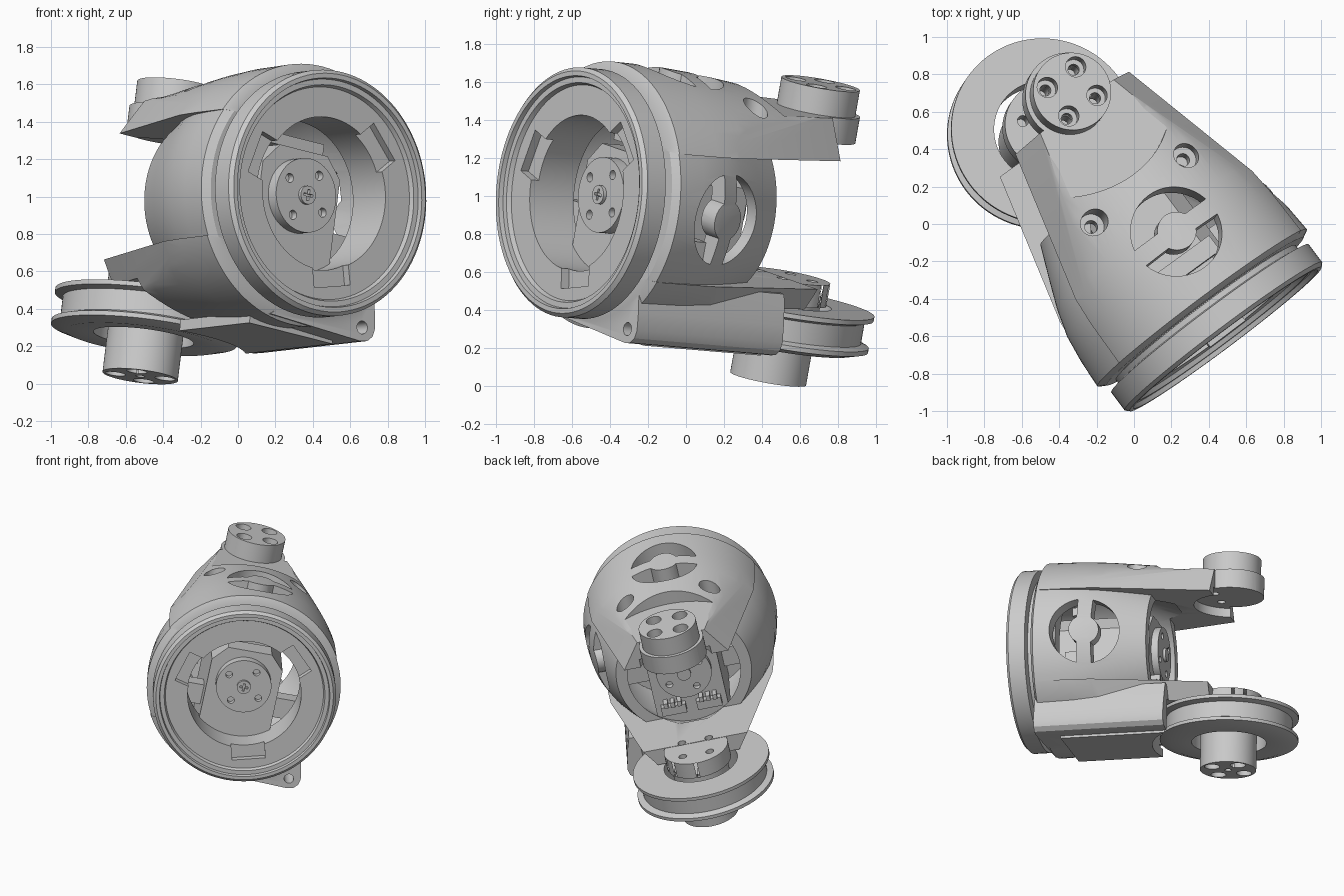
import bpy, bmesh, math
from mathutils import Matrix, Vector

if "Cube" in bpy.data.objects:
    bpy.data.objects.remove(bpy.data.objects["Cube"])

parts = []
PIVOT = 1.49          # distance of the joint axis behind the front rim
SEAM = 0.345          # half height of the middle shell


def finish(name, bm):
    bmesh.ops.remove_doubles(bm, verts=bm.verts, dist=1e-5)
    bmesh.ops.recalc_face_normals(bm, faces=bm.faces)
    mesh = bpy.data.meshes.new(name)
    bm.to_mesh(mesh)
    bm.free()
    obj = bpy.data.objects.new(name, mesh)
    bpy.context.collection.objects.link(obj)
    parts.append(obj)
    return obj


def lathe(name, profile, axis="Y", centre=(0, 0, 0), segs=96):
    """Turn a closed (radius, height) outline about the Y or Z axis."""
    bm = bmesh.new()
    rings = []
    for i in range(segs):
        a = math.tau * i / segs
        c, s = math.cos(a), math.sin(a)
        ring = [(r * c, h, r * s) if axis == "Y" else (r * c, r * s, h) for r, h in profile]
        rings.append([bm.verts.new(Vector(p) + Vector(centre)) for p in ring])
    n = len(profile)
    for i in range(segs):
        a, b = rings[i], rings[(i + 1) % segs]
        for j in range(n):
            k = (j + 1) % n
            if profile[j][0] or profile[k][0]:
                if not profile[j][0]:
                    bm.faces.new((a[j], a[k], b[k]))
                elif not profile[k][0]:
                    bm.faces.new((a[j], a[k], b[j]))
                else:
                    bm.faces.new((a[j], a[k], b[k], b[j]))
    return finish(name, bm)


def rod(name, r, lo, hi, axis="Z", centre=(0, 0, 0), segs=48):
    return lathe(name, [(0, lo), (r, lo), (r, hi), (0, hi)], axis, centre, segs)


def loft(name, low, high):
    """Join two matching loops of points into a closed solid."""
    bm = bmesh.new()
    low, high = [[bm.verts.new(p) for p in loop] for loop in (low, high)]
    bm.faces.new(low)
    bm.faces.new(high)
    for i in range(len(low)):
        k = (i + 1) % len(low)
        bm.faces.new((low[i], low[k], high[k], high[i]))
    return finish(name, bm)


def prism(name, outline, lo, hi, axis="Z"):
    if axis == "Z":
        return loft(name, [(x, y, lo) for x, y in outline], [(x, y, hi) for x, y in outline])
    return loft(name, [(x, lo, z) for x, z in outline], [(x, hi, z) for x, z in outline])


def box(name, x0, x1, y0, y1, z0, z1):
    return prism(name, [(x0, y0), (x1, y0), (x1, y1), (x0, y1)], z0, z1)


def combine(obj, tool, op="DIFFERENCE"):
    mod = obj.modifiers.new("combine", "BOOLEAN")
    mod.operation, mod.solver, mod.object = op, "EXACT", tool
    bpy.context.view_layer.objects.active = obj
    bpy.ops.object.modifier_apply(modifier=mod.name)
    parts.remove(tool)
    bpy.data.objects.remove(tool)


def polar(radius, degrees):
    a = math.radians(degrees)
    return radius * math.cos(a), radius * math.sin(a)


def spots(radius, offset=45):
    return [polar(radius, offset + 90 * i) for i in range(4)]


def cavity():
    return lathe("cavity", [(0, .05), (.57, .05), (.57, .3), (.54, .65), (.44, .9), (.36, 1.1), (0, 1.1)])


def cut_window(obj, place):
    """Two crescents, leaving a hub and a crosswise spoke between them."""
    outer = [polar(.245, 12 + 156 * i / 20) for i in range(21)]
    inner = [polar(.105, 152 - 124 * i / 10) for i in range(11)]
    for s in (-1, 1):
        crescent = prism("crescent", [(x, s * y) for x, y in outer + inner], .4, .9)
        crescent.data.transform(place)
        combine(obj, crescent)


# Middle shell: barrel with a round spoked window on its left
shell = lathe("middle_shell", [(0, .165), (.655, .165), (.70, .19), (.69, .35), (.67, .5), (.625, .65),
                               (.565, .8), (.49, .98), (0, .98)])
combine(shell, box("band", -1, 1, 0, 2, -SEAM, SEAM), "INTERSECT")
combine(shell, cavity())
cut_window(shell, Matrix.Translation((0, .555, .015)) @ Matrix.Rotation(math.radians(90), 4, "Y"))


def trim_loop(z, s):
    """Arm outline at a height; its side walls lean inwards and taper backwards."""
    front, back = [.5 + .26 * (.97 - y) - .66 * (z - SEAM) for y in (.1, 1.42)]
    return [(-front, .1, s * z), (front, .1, s * z), (back, 1.42, s * z), (-back, 1.42, s * z)]


# Upper and lower arms: rounded shell with leaning sides and a round tip
for name, s, step in (("upper_arm", 1, .55), ("lower_arm", -1, .47)):
    arm = lathe(name, [(0, .165), (.655, .165), (.705, .19), (.70, .45), (.685, .65), (.65, .95),
                       (.62, 1.2), (.6, 1.9), (0, 1.9)])
    combine(arm, loft("trim", trim_loop(SEAM, s), trim_loop(.76, s)), "INTERSECT")
    lo, hi = sorted((s * (SEAM + .003), s * (step + .04)))
    combine(arm, rod("tip", .235, lo, hi, "Z", (0, PIVOT, 0), 64), "UNION")
    if s < 0:
        # Side rail with a screw hole along the bottom left
        rail = [(-.15, -.68), (.46, -.705), (.505, -.695), (.535, -.665), (.545, -.62),
                (.53, -.53), (.51, -.45), (.485, -.37), (.2, -.37)]
        combine(arm, prism("rail", rail, .17, 1.13, "Y"), "UNION")
        combine(arm, rod("hole", .035, 0, .5, "Y", (.46, 0, -.63), 24))
    lo, hi = sorted((s * step, s * 1.2))
    combine(arm, rod("clearance", .55, lo, hi, "Z", (0, PIVOT, 0), 96))
    combine(arm, cavity())
    for x, y in spots(.14):
        combine(arm, rod("hole", .03, -1, 1, "Z", (x, PIVOT + y, 0), 16))
    if s > 0:
        # Stepped underside, top window and shell screw holes
        combine(arm, rod("step", .27, .2, .41, "Z", (0, PIVOT, 0), 64))
        cut_window(arm, Matrix.Translation((0, .555, 0)))
        for x in (-.31, .31):
            combine(arm, rod("hole", .07, .44, 1, "Z", (x, .86, 0), 32))
            combine(arm, rod("hole", .035, .2, 1, "Z", (x, .86, 0), 24))

# Bottom cover plate
cover = box("bottom_cover", -.16, .4, .34, 1.15, -.72, -.66)
combine(cover, rod("clearance", .55, -1, 0, "Z", (0, PIVOT, 0), 96))

# Joint hubs with four counterbored screw holes
for name, r, lo, hi, face in (("upper_hub", .21, .55, .69, .69), ("lower_hub", .203, -.9, -.46, -.9)):
    hub = rod(name, r, lo, hi, "Z", (0, PIVOT, 0), 64)
    for x, y in spots(.135):
        combine(hub, rod("bore", .055, face - .09, face + .09, "Z", (x, PIVOT + y, 0), 32))
        combine(hub, rod("bore", .03, face - .16, face + .16, "Z", (x, PIVOT + y, 0), 24))
    if face < 0:
        combine(hub, rod("bore", .025, face - .08, face + .08, "Z", (0, PIVOT, 0), 24))

# Flanged pulley around the lower hub
lathe("pulley", [(.27, -.48), (.27, -.69), (.42, -.70), (.5, -.675), (.5, -.65), (.455, -.635),
                 (.455, -.52), (.5, -.505), (.5, -.48)], "Z", (-.01, PIVOT, 0))

# Front ring with rim and neck, notched around its opening
ring = lathe("front_ring", [(.41, .03), (.57, .03), (.58, .005), (.61, .005), (.615, -.02), (.64, -.02),
                            (.66, .0), (.66, .12), (.60, .13), (.60, .16), (.55, .16), (.55, .32), (.41, .32)])
for i in range(3):
    notch = box("notch", .3, .5, -.1, .08, -.12, .12)
    notch.data.transform(Matrix.Rotation(math.radians(75 + 120 * i), 4, "Y"))
    combine(ring, notch)

# Motor case, output discs and screws
case = [(-.26, -.46), (-.2, -.52), (.2, -.52), (.26, -.46), (.26, .14), (.16, .25), (-.16, .25), (-.26, .14)]
prism("motor_case", case, .26, .95, "Y")
for name, lo, hi, face in (("front_disc", .19, .27, .19), ("rear_disc", .94, 1.0, 1.0)):
    disc = rod(name, .2, lo, hi, "Y", segs=64)
    for x, z in spots(.14, 60):
        combine(disc, rod("hole", .025, face - .04, face + .04, "Y", (x, 0, z), 16))
    screw = rod("disc_screw", .05, lo - .02, hi + .02, "Y", segs=24)
    for w, h in ((.03, .007), (.007, .03)):
        combine(screw, box("slot", -w, w, face - .04, face + .005, -h, h))

# Rear sockets, each with a row of pins
for x in (-.13, .13):
    box("rear_socket", x - .09, x + .09, .94, 1.0, -.32, -.25)
    for i in range(3):
        box("socket_pin", x - .065 + i * .05, x - .035 + i * .05, .94, 1.02, -.25, -.21)

# Brackets holding the motor in the shell
box("side_bracket", .24, .56, .4, .52, -.27, -.12)
box("side_bracket", -.56, -.24, .4, .52, -.27, -.12)
box("top_bracket", -.2, .2, .36, .46, .27, .33)

# Pose the assembly: turned to its right, rolled and tipped slightly up
back = Vector((-.6, .8, -.068)).normalized()
up = Vector((.124, .178, 1)).normalized()
side = back.cross(up).normalized()
up = side.cross(back)
pose = Matrix((side, back, up)).transposed().to_4x4()
pose.translation = (.478, -.60, 1.02)
bpy.ops.object.select_all(action="DESELECT")
for obj in parts:
    obj.data.transform(pose)
    obj.select_set(True)
bpy.context.view_layer.objects.active = parts[0]
bpy.ops.object.shade_smooth_by_angle(angle=math.radians(28))
